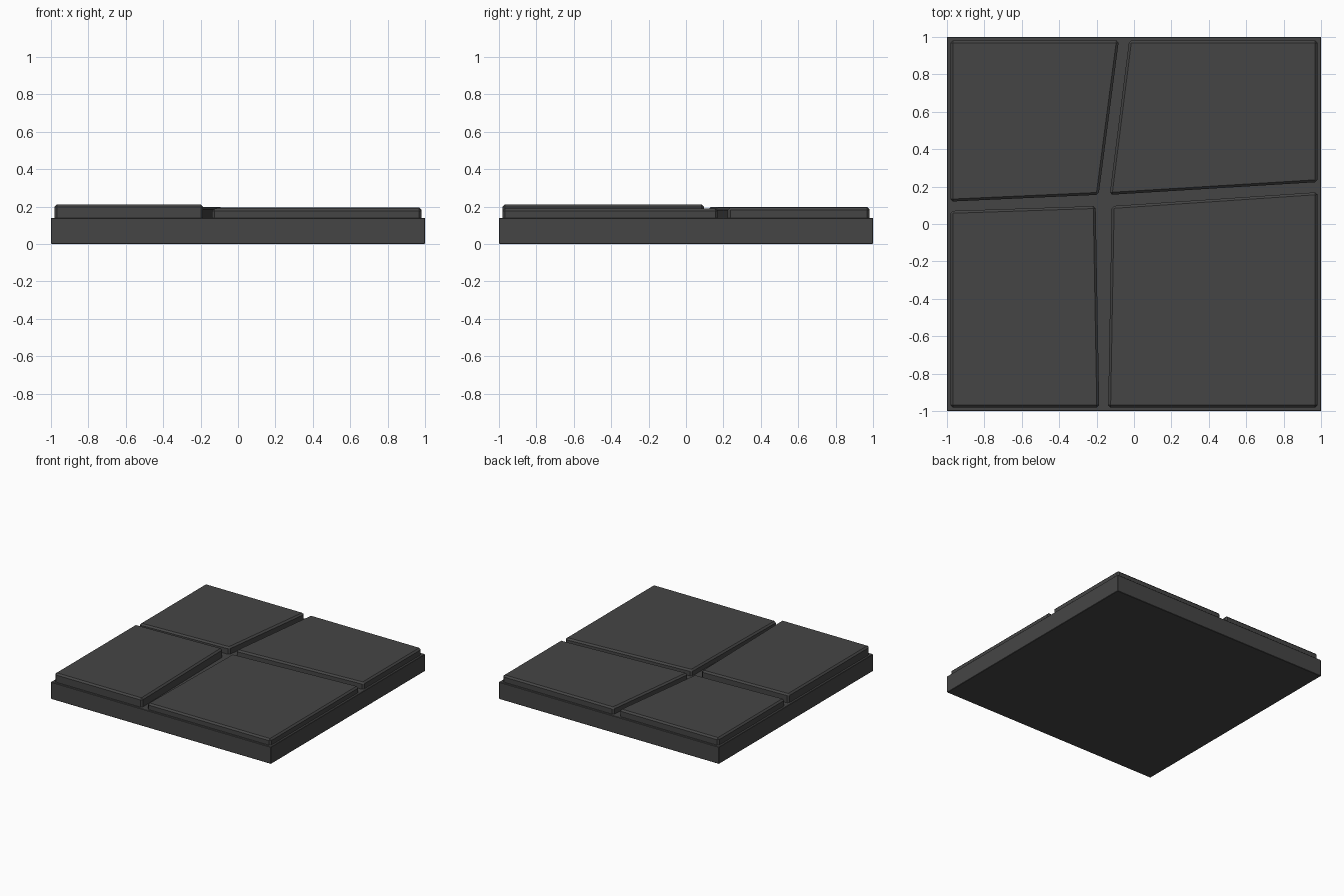
import bpy
import bmesh

if "Cube" in bpy.data.objects:
    bpy.data.objects.remove(bpy.data.objects["Cube"])

stone = bpy.data.materials.new("dark_grey_stone")
stone.diffuse_color = (0.06, 0.06, 0.06, 1)
stone.use_nodes = True
stone.node_tree.nodes["Principled BSDF"].inputs["Base Color"].default_value = stone.diffuse_color


def slab(name, outline, z0, z1, bevel):
    """Extrude a flat outline from z0 to z1 and chamfer every edge."""
    mesh = bpy.data.meshes.new(name)
    bm = bmesh.new()
    face = bm.faces.new([bm.verts.new((x, y, z0)) for x, y in outline])
    top = bmesh.ops.extrude_face_region(bm, geom=[face])["geom"]
    for v in top:
        if isinstance(v, bmesh.types.BMVert):
            v.co.z = z1
    bmesh.ops.recalc_face_normals(bm, faces=bm.faces)
    bmesh.ops.bevel(bm, geom=bm.edges[:], offset=bevel, segments=1,
                    affect='EDGES', profile=0.5)
    bm.to_mesh(mesh)
    bm.free()
    mesh.materials.append(stone)
    obj = bpy.data.objects.new(name, mesh)
    bpy.context.collection.objects.link(obj)


# Square base
slab("base", [(-1, -1), (1, -1), (1, 1), (-1, 1)], 0, 0.14, 0.003)

# Four uneven paving stones with gaps between them
E = 0.982
slab("front_left_stone",
     [(-E, -E), (-0.186, -E), (-0.205, 0.096), (-E, 0.07)], 0.12, 0.212, 0.013)
slab("front_right_stone",
     [(-0.138, -E), (E, -E), (E, 0.17), (-0.119, 0.096)], 0.12, 0.19, 0.013)
slab("back_left_stone",
     [(-E, 0.12), (-0.189, 0.156), (-0.081, E), (-E, E)], 0.12, 0.198, 0.013)
slab("back_right_stone",
     [(-0.13, 0.156), (E, 0.224), (E, E), (-0.026, E)], 0.12, 0.195, 0.013)
